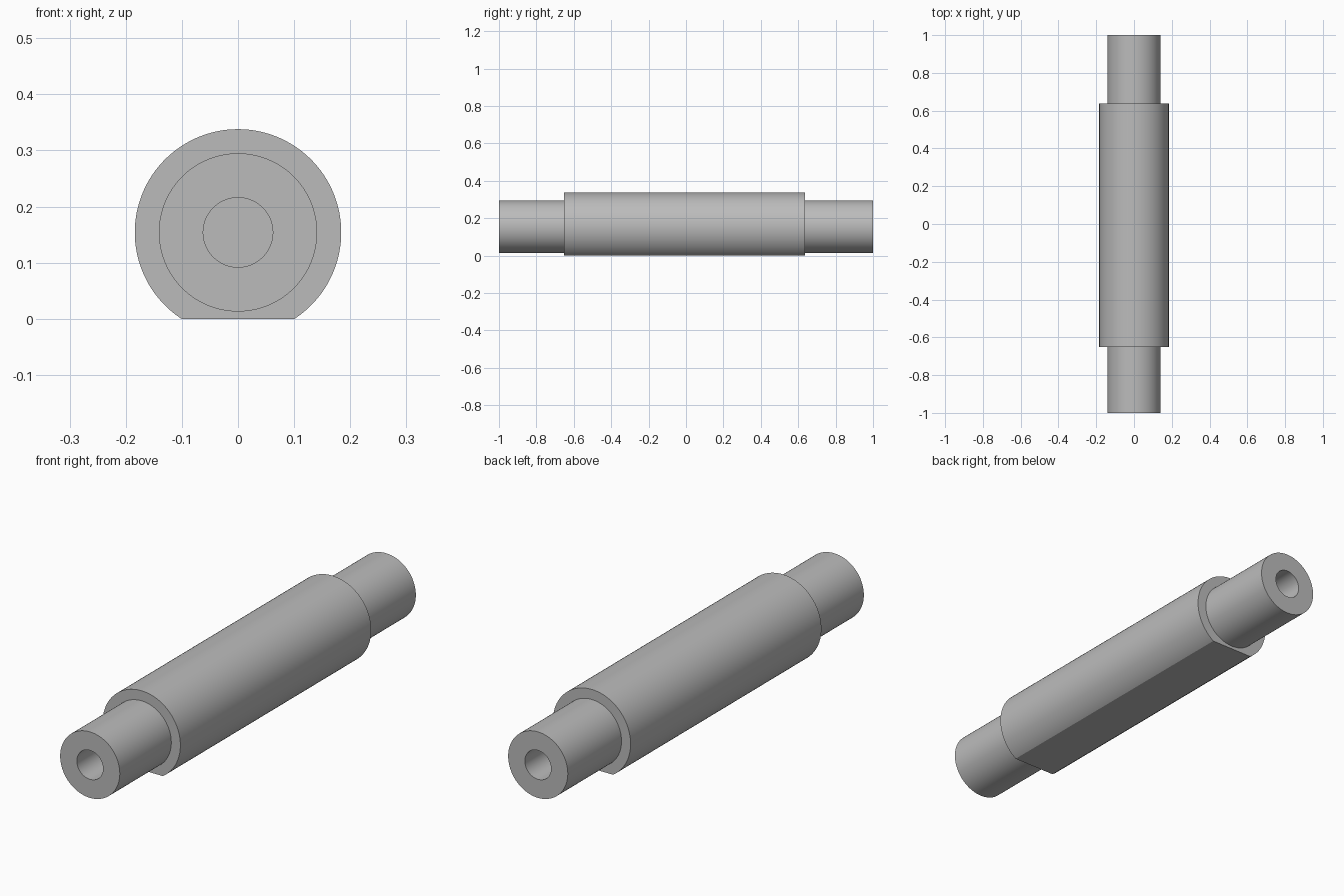
import bpy, bmesh, math
from mathutils import Vector, Matrix

if "Cube" in bpy.data.objects:
    bpy.data.objects.remove(bpy.data.objects["Cube"])

AXIS_Z = 0.154      # height of the shaft axis above the flat
R_BODY = 0.184
R_END = 0.141
R_BORE = 0.062
BORE_DEPTH = 0.30
SEGMENTS = 128

steel = bpy.data.materials.new("steel grey")
steel.diffuse_color = (0.50, 0.50, 0.50, 1)
steel.use_nodes = True
steel.node_tree.nodes["Principled BSDF"].inputs["Base Color"].default_value = steel.diffuse_color

# Half section (radius, y): blind bore, journal, thick body, journal, blind bore
section = [(0, -1 + BORE_DEPTH), (R_BORE, -1 + BORE_DEPTH), (R_BORE, -1),
           (R_END, -1), (R_END, -0.652), (R_BODY, -0.652),
           (R_BODY, 0.637), (R_END, 0.637), (R_END, 1),
           (R_BORE, 1), (R_BORE, 1 - BORE_DEPTH), (0, 1 - BORE_DEPTH)]

# Turn the section around the y axis
bm = bmesh.new()
verts = [bm.verts.new((r, y, 0)) for r, y in section]
edges = [bm.edges.new(pair) for pair in zip(verts, verts[1:])]
bmesh.ops.spin(bm, geom=verts + edges, cent=(0, 0, 0), axis=(0, 1, 0),
               angle=2 * math.pi, steps=SEGMENTS, use_merge=True)
bmesh.ops.remove_doubles(bm, verts=bm.verts, dist=1e-5)
bmesh.ops.transform(bm, matrix=Matrix.Translation((0, 0, AXIS_Z)), verts=bm.verts)

# Mill the flat along the underside of the thick body
cut = bmesh.ops.bisect_plane(bm, geom=bm.verts[:] + bm.edges[:] + bm.faces[:],
                             plane_co=Vector((0, 0, 0)), plane_no=Vector((0, 0, 1)),
                             clear_inner=True)
rim = [e for e in bm.edges if e.is_boundary]
bmesh.ops.holes_fill(bm, edges=rim, sides=0)
bmesh.ops.recalc_face_normals(bm, faces=bm.faces)

mesh = bpy.data.meshes.new("stepped_shaft")
bm.to_mesh(mesh)
bm.free()
mesh.materials.append(steel)
shaft = bpy.data.objects.new("stepped_shaft", mesh)
bpy.context.collection.objects.link(shaft)

# Smooth round walls, crisp shoulders and flat
bpy.context.view_layer.objects.active = shaft
shaft.select_set(True)
bpy.ops.object.shade_smooth_by_angle(angle=math.radians(30))
